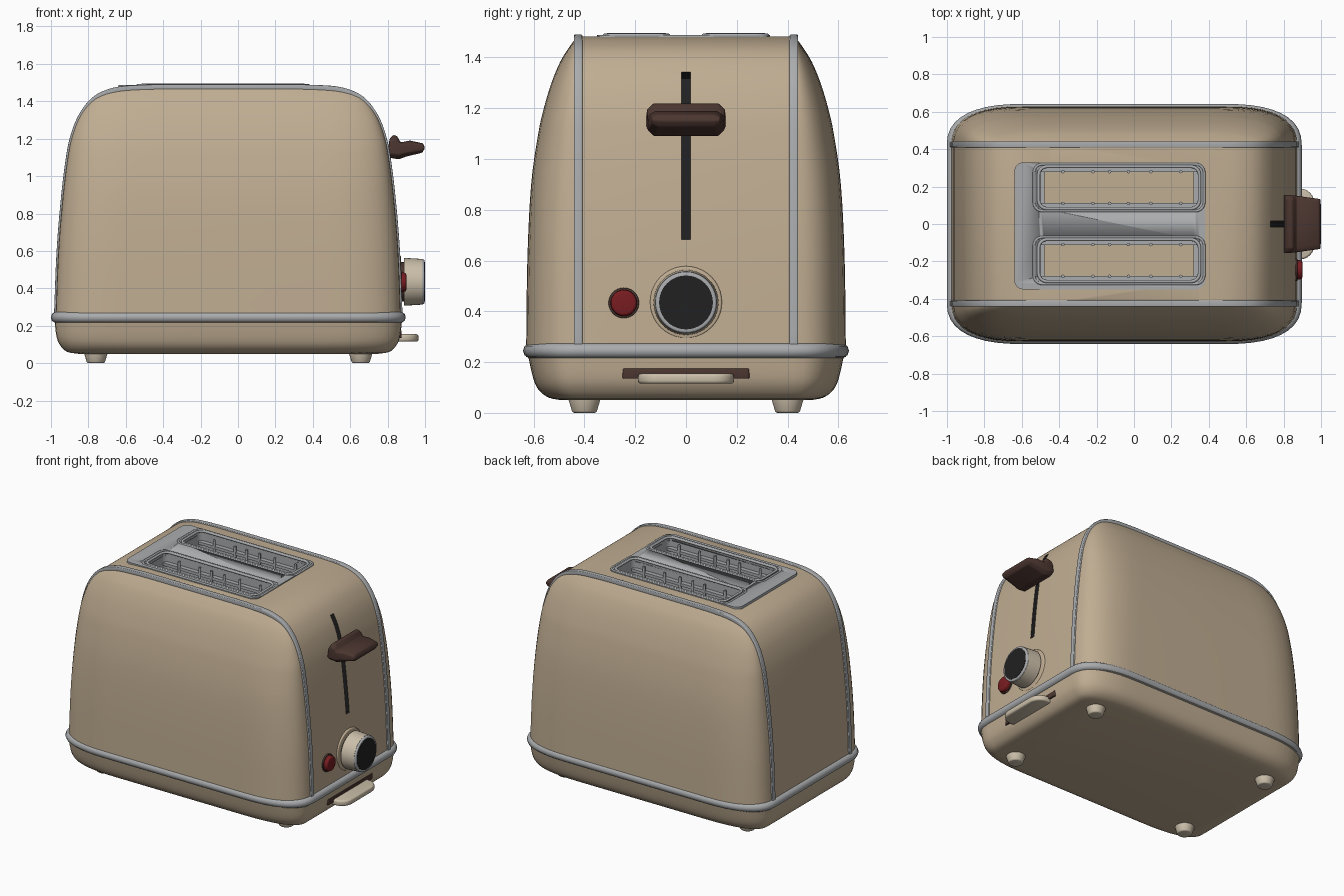
import bpy, bmesh, math
from mathutils import Matrix, Vector

if "Cube" in bpy.data.objects:
    bpy.data.objects.remove(bpy.data.objects["Cube"])

CX = -0.052      # middle of the body along x
SEAM = 0.42      # y where the end caps begin


def material(name, rgb):
    m = bpy.data.materials.new(name)
    m.use_nodes = True
    m.diffuse_color = (*rgb, 1)
    m.node_tree.nodes["Principled BSDF"].inputs["Base Color"].default_value = (*rgb, 1)
    return m


BEIGE = material("beige enamel", (0.53, 0.42, 0.29))
CREAM = material("pale cream", (0.60, 0.52, 0.40))
STEEL = material("grey steel", (0.40, 0.41, 0.42))
BROWN = material("dark brown", (0.07, 0.036, 0.029))
BLACK = material("black", (0.015, 0.015, 0.016))
RED = material("deep red", (0.19, 0.012, 0.015))


def activate(ob):
    bpy.ops.object.select_all(action='DESELECT')
    ob.select_set(True)
    bpy.context.view_layer.objects.active = ob


def finish(name, bm, mat, bevel=0, segments=3):
    bmesh.ops.recalc_face_normals(bm, faces=bm.faces[:])
    me = bpy.data.meshes.new(name)
    bm.to_mesh(me)
    bm.free()
    ob = bpy.data.objects.new(name, me)
    bpy.context.collection.objects.link(ob)
    me.materials.append(mat)
    activate(ob)
    if bevel:
        mod = ob.modifiers.new("bevel", 'BEVEL')
        mod.width, mod.segments = bevel, segments
        bpy.ops.object.modifier_apply(modifier="bevel")
    bpy.ops.object.shade_smooth_by_angle(angle=math.radians(40))
    return ob


def ring(hx, hy, rx, ry, n=2.0, steps=10):
    """Rounded rectangle outline with superelliptic corners."""
    quarter = []
    for i in range(steps + 1):
        a = math.pi / 2 * i / steps
        quarter.append((hx - rx + rx * math.cos(a) ** (2 / n) if i < steps else hx - rx,
                        hy - ry + ry * math.sin(a) ** (2 / n)))
    back = quarter[::-1]
    return (quarter + [(-x, y) for x, y in back] +
            [(-x, -y) for x, y in quarter] + [(x, -y) for x, y in back])


def loft(name, rings, mat, bevel=0):
    bm = bmesh.new()
    loops = [[bm.verts.new(p) for p in r] for r in rings]
    n = len(loops[0])
    for a, b in zip(loops, loops[1:]):
        for i in range(n):
            j = (i + 1) % n
            bm.faces.new((a[i], a[j], b[j], b[i]))
    bm.faces.new(loops[0])
    bm.faces.new(loops[-1])
    return finish(name, bm, mat, bevel)


def smooth(points, steps=4):
    """Catmull-Rom refinement of a short list of points."""
    p = [Vector(q) for q in points]
    p = [2 * p[0] - p[1]] + p + [2 * p[-1] - p[-2]]
    out = []
    for a, b, c, d in zip(p, p[1:], p[2:], p[3:]):
        for i in range(steps):
            t = i / steps
            out.append(0.5 * (2 * b + (c - a) * t + (2 * a - 5 * b + 4 * c - d) * t * t
                              + (3 * b - a - 3 * c + d) * t ** 3))
    return out + [p[-2]]


def plan(z, hx, hy):
    return [(x + CX, y, z) for x, y in ring(hx, hy, 0.39, hy - SEAM, 2.5)]


def slab(name, centre, half, z0, z1, r, mat, bevel=0):
    outline = ring(half[0], half[1], r, r, steps=6)
    return loft(name, [[(x + centre[0], y + centre[1], z) for x, y in outline]
                       for z in (z0, z1)], mat, bevel)


def disc(name, x0, x1, y, z, r0, r1, mat, bevel=0, axis='X'):
    """Round part from x0 to x1 along x, or from x0 to x1 along z."""
    bm = bmesh.new()
    bmesh.ops.create_cone(bm, cap_ends=True, segments=40, radius1=r0, radius2=r1, depth=x1 - x0)
    mid = (x0 + x1) / 2
    turn = Matrix.Rotation(math.pi / 2, 4, 'Y') if axis == 'X' else Matrix()
    spot = (mid, y, z) if axis == 'X' else (z, y, mid)
    bm.transform(Matrix.Translation(spot) @ turn)
    return finish(name, bm, mat, bevel)


def strip(name, path, y, half, inner, outer, mat, bevel=0):
    """Band that follows an x-z path, between two offsets from it."""
    rings = []
    for i, p in enumerate(path):
        t = (path[min(i + 1, len(path) - 1)] - path[max(i - 1, 0)]).normalized()
        nrm = Vector((t.y, -t.x))
        rings.append([((p + nrm * o).x, y + s * half, (p + nrm * o).y)
                      for s, o in ((-1, inner), (-1, outer), (1, outer), (1, inner))])
    return loft(name, rings, mat, bevel)


def tube(name, points, radius, mat):
    cu = bpy.data.curves.new(name, 'CURVE')
    cu.dimensions, cu.bevel_depth, cu.bevel_resolution = '3D', radius, 3
    sp = cu.splines.new('POLY')
    clean = [p for i, p in enumerate(points) if (Vector(p) - Vector(points[i - 1])).length > 1e-4]
    sp.points.add(len(clean) - 1)
    for q, p in zip(sp.points, clean):
        q.co = (*p, 1)
    sp.use_cyclic_u = True
    ob = bpy.data.objects.new(name, cu)
    bpy.context.collection.objects.link(ob)
    cu.materials.append(mat)
    activate(ob)
    bpy.ops.object.convert(target='MESH')
    bpy.ops.object.shade_smooth_by_angle(angle=math.radians(50))


def cut(ob, cutter):
    mod = ob.modifiers.new("cut", 'BOOLEAN')
    mod.operation, mod.object, mod.solver = 'DIFFERENCE', cutter, 'EXACT'
    mod.material_mode = 'TRANSFER'
    activate(ob)
    bpy.ops.object.modifier_apply(modifier="cut")


# Body shell: height, half length, half width
shape = smooth([(0.22, 0.925, 0.63), (0.6, 0.91, 0.625), (0.9, 0.885, 0.61), (1.1, 0.86, 0.582),
                (1.2, 0.84, 0.56), (1.3, 0.805, 0.53), (1.38, 0.755, 0.497), (1.43, 0.70, 0.467),
                (1.46, 0.63, 0.446), (1.475, 0.55, 0.434), (1.482, 0.4, 0.43)])
body = loft("body_shell", [plan(*s) for s in shape], BEIGE)
right_edge = [Vector((CX + s.y, s.x)) for s in shape]
left_edge = [Vector((CX - s.y, s.x)) for s in shape]

# Top plate and toast slots
plate = slab("top_plate", (-0.13, -0.01), (0.51, 0.34), 1.46, 1.488, 0.05, STEEL)
for side, label in ((1, "back"), (-1, "front")):
    mid = (-0.08, 0.195 * side)
    cutter = slab("slot_cutter", mid, (0.43, 0.115), 1.15, 1.6, 0.04, STEEL)
    cut(body, cutter)
    cut(plate, cutter)
    bpy.data.objects.remove(cutter)
    slab(label + "_slot_floor", mid, (0.40, 0.10), 1.14, 1.2, 0.03, BEIGE)
    for r, grow in ((0.009, 0.005), (0.007, 0.03)):
        tube(label + "_slot_rim", [(x + mid[0], y + mid[1], 1.487) for x, y in
                                   ring(0.425 + grow, 0.11 + grow / 2, 0.045, 0.045, steps=6)], r, STEEL)
    for wall in (-1, 1):
        for x in (-0.38, -0.22, -0.13, -0.03, 0.09, 0.25):
            disc(label + "_guide_wire", 1.17, 1.46, mid[1] + wall * 0.085, x, 0.009, 0.009, STEEL, axis='Z')
        slab(label + "_guide_rail", (mid[0], mid[1] + wall * 0.097), (0.425, 0.015), 1.40, 1.42, 0.005, STEEL)

# Lever groove
groove = strip("groove_cutter", [p for p in right_edge if 0.63 < p.y < 1.35], 0, 0.017, -0.05, 0.05, BLACK)
cut(body, groove)
bpy.data.objects.remove(groove)
activate(body)
bpy.ops.object.shade_smooth_by_angle(angle=math.radians(40))

# Steel trims over the body and around the base
arch = left_edge + right_edge[::-1]
for side, label in ((1, "back"), (-1, "front")):
    strip(label + "_arch_trim", arch, side * 0.425, 0.017, 0.02, -0.008, STEEL, 0.005)
tube("base_band", plan(0.245, 0.919, 0.612), 0.03, STEEL)

# Base pan and feet
base = smooth([(0.05, 0.80, 0.49), (0.06, 0.86, 0.54), (0.09, 0.895, 0.58),
               (0.14, 0.918, 0.603), (0.24, 0.93, 0.625)], 3)
loft("base_pan", [plan(*s) for s in base], BEIGE)
for x in (-0.76, 0.656):
    for y in (-0.4, 0.4):
        disc("foot", 0, 0.07, y, x, 0.047, 0.068, CREAM, 0.008, 'Z')

# Lever handle: side profile extruded across y, narrowing outwards
profile = [(0.80, 1.10), (0.81, 1.20), (0.83, 1.22), (0.85, 1.215), (0.87, 1.18), (0.92, 1.19),
           (0.99, 1.175), (1.0, 1.15), (0.985, 1.125), (0.90, 1.105), (0.86, 1.09)]
loft("lever_handle", [[(x, s * (w - 0.14 * max(0, x - 0.84)), 1.155 + (z - 1.155) * k) for x, z in profile]
                      for s, w, k in ((-1, 0.155, 0.6), (-1, 0.13, 1), (1, 0.13, 1), (1, 0.155, 0.6))],
     BROWN, 0.006)

# Browning knob with dark face, and the stop button
disc("knob_backplate", 0.83, 0.872, 0, 0.435, 0.15, 0.14, BEIGE, 0.005)
disc("knob_stem", 0.85, 0.90, 0, 0.435, 0.105, 0.105, BROWN)
disc("knob_body", 0.888, 0.985, 0, 0.435, 0.128, 0.122, CREAM)
disc("knob_rim", 0.983, 0.997, 0, 0.435, 0.122, 0.118, STEEL, 0.005)
disc("knob_face", 0.985, 0.999, 0, 0.435, 0.106, 0.106, BLACK)
disc("button_collar", 0.83, 0.874, -0.245, 0.433, 0.06, 0.06, BROWN, 0.004)
disc("stop_button", 0.85, 0.90, -0.245, 0.433, 0.054, 0.05, RED, 0.01)

# Crumb tray opening and pull tab
slab("tray_opening", (0.77, 0), (0.105, 0.25), 0.135, 0.175, 0.01, BROWN, 0.004)
slab("tray_tab", (0.84, 0), (0.125, 0.19), 0.115, 0.155, 0.08, CREAM, 0.012)
